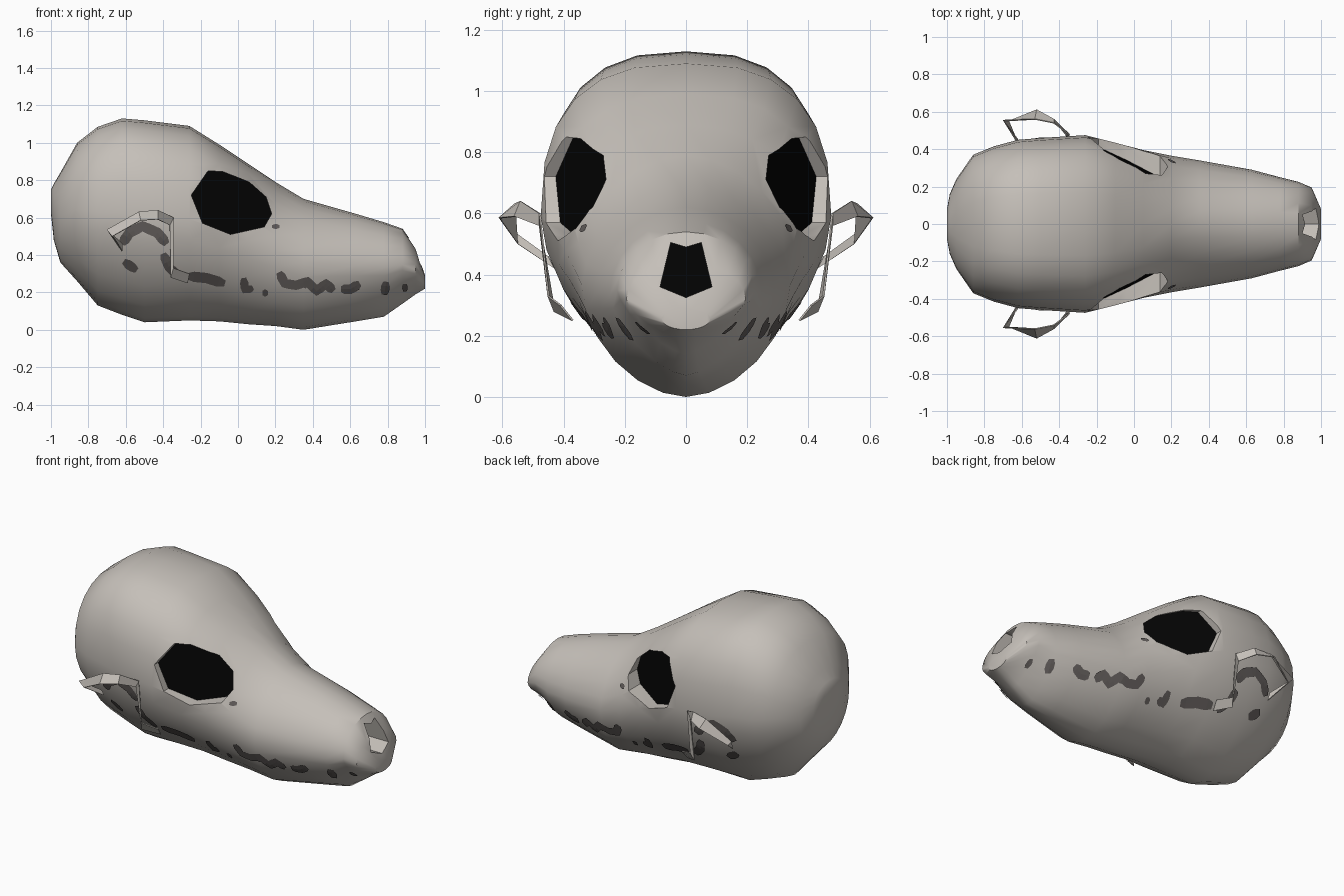
import bpy, bmesh, math
from mathutils import Vector
from mathutils.bvhtree import BVHTree

if "Cube" in bpy.data.objects:
    bpy.data.objects.remove(bpy.data.objects["Cube"])


def material(name, rgb):
    m = bpy.data.materials.new(name)
    m.diffuse_color = (*rgb, 1)
    m.use_nodes = True
    m.node_tree.nodes["Principled BSDF"].inputs["Base Color"].default_value = m.diffuse_color
    return m


BONE = material("bone", (0.56, 0.525, 0.485))
BLACK = material("socket black", (0.0012, 0.0012, 0.0012))
DARK = material("dark gap", (0.125, 0.112, 0.107))


def make(name, verts, faces, mats, black_faces=()):
    me = bpy.data.meshes.new(name)
    me.from_pydata(verts, [], faces)
    for m in mats:
        me.materials.append(m)
    for i in black_faces:
        me.polygons[i].material_index = 1
    bm = bmesh.new()
    bm.from_mesh(me)
    bmesh.ops.recalc_face_normals(bm, faces=bm.faces)
    bm.to_mesh(me)
    bm.free()
    ob = bpy.data.objects.new(name, me)
    bpy.context.collection.objects.link(ob)
    return ob


def activate(ob):
    bpy.ops.object.select_all(action='DESELECT')
    bpy.context.view_layer.objects.active = ob
    ob.select_set(True)


# Skull: lofted rings along x (x, top z, bottom z, half width, upper and lower roundness)
RINGS = [(-1.0, .75, .62, .08, 2, 2), (-.985, .78, .48, .16, 2.1, 2), (-.95, .84, .36, .24, 2.2, 1.9),
         (-.86, 1.0, .26, .37, 2.4, 1.8), (-.75, 1.085, .13, .415, 2.5, 1.7), (-.62, 1.13, .08, .45, 2.6, 1.65),
         (-.5, 1.12, .04, .46, 2.6, 1.65), (-.26, 1.09, .05, .475, 2.6, 1.7), (-.1, .99, .045, .435, 2.6, 1.7),
         (.05, .89, .03, .395, 2.3, 1.75), (.2, .79, .02, .365, 1.8, 1.8), (.35, .70, .0, .34, 1.75, 1.8),
         (.63, .62, .045, .29, 1.9, 1.6), (.78, .575, .07, .25, 2, 1.5), (.88, .54, .14, .225, 2, 1.4),
         (.95, .44, .19, .195, 2, 1.5), (1.0, .29, .22, .08, 2, 2)]
N = 24
verts, faces = [], []
for x, t, b, w, high, low in RINGS:
    zm = b + 0.52 * (t - b)
    for i in range(N):
        a = 2 * math.pi * i / N
        c, s = math.cos(a), math.sin(a)
        p = high if c >= 0 else low
        h = t - zm if c >= 0 else zm - b
        y = w * math.copysign(abs(s) ** (2 / p), s)
        z = zm + h * math.copysign(abs(c) ** (2 / p), c)
        verts.append((x, y, z))
for r in range(len(RINGS) - 1):
    for i in range(N):
        j = (i + 1) % N
        faces.append((r * N + i, r * N + j, (r + 1) * N + j, (r + 1) * N + i))
faces += [tuple(range(N)), tuple(range((len(RINGS) - 1) * N, len(RINGS) * N))]
skull = make("skull", verts, faces, [BONE, BLACK])
surface = BVHTree.FromPolygons([v.co.copy() for v in skull.data.vertices],
                               [tuple(p.vertices) for p in skull.data.polygons])


# Sockets: prisms cut out of the skull, leaving a black floor
def cut(floor, push):
    n = len(floor)
    top = [tuple(Vector(v) + Vector(push)) for v in floor]
    fs = [tuple(range(n)), tuple(range(n, 2 * n))]
    fs += [(i, (i + 1) % n, (i + 1) % n + n, i + n) for i in range(n)]
    cutter = make("socket_cutter", list(floor) + top, fs, [BONE, BLACK], (0,))
    cutter.hide_render = True
    mod = skull.modifiers.new("socket", 'BOOLEAN')
    mod.operation = 'DIFFERENCE'
    mod.solver = 'EXACT'
    mod.object = cutter
    activate(skull)
    bpy.ops.object.modifier_apply(modifier=mod.name)
    bpy.data.objects.remove(cutter)


EYE = [(-.25, .72), (-.16, .85), (-.08, .845), (.06, .79), (.15, .71), (.18, .62),
       (.14, .55), (-.04, .51), (-.19, .57)]
for side in (-1, 1):
    cut([(x, side * (.305 - .5 * x - .1 * (z - .68)), z) for x, z in EYE], (0, side * .4, 0))
NOSE = [(-.05, .505), (0, .49), (.05, .505), (.085, .36), (0, .325), (-.085, .36)]
cut([(.82, y, z) for y, z in NOSE], (.35, 0, 0))
activate(skull)
bpy.ops.object.shade_smooth_by_angle(angle=math.radians(35))


def mirror_y(ob):
    ob.modifiers.new("mirror", 'MIRROR').use_axis = (False, True, False)


# Cheek arches: bent strips standing off the skull
UPPER = [(-.26, .41, .30), (-.345, .45, .33), (-.345, .478, .60), (-.43, .54, .64),
         (-.53, .56, .63), (-.70, .555, .535), (-.62, .45, .46)]
LOWER = [(-.27, .37, .25), (-.36, .43, .28), (-.365, .478, .56), (-.43, .56, .59),
         (-.52, .61, .585), (-.67, .55, .50), (-.62, .43, .42)]
k = len(UPPER)
arch = make("cheek_arch", UPPER + LOWER, [(i, i + 1, k + i + 1, k + i) for i in range(k - 1)], [BONE])
solid = arch.modifiers.new("thickness", 'SOLIDIFY')
solid.thickness = 0.006
solid.offset = 0
mirror_y(arch)

# Dark gaps: thin ribbons projected onto the side of the skull (width, path of x, z)
MARKS = [(.05, [(-.61, .37), (-.54, .32)]),
         (.055, [(-.62, .46), (-.58, .52), (-.51, .555), (-.43, .52), (-.38, .46)]),
         (.05, [(-.40, .41), (-.37, .34), (-.31, .28)]),
         (.055, [(-.27, .29), (-.17, .28), (-.07, .25)]),
         (.045, [(.03, .28), (.04, .20)]), (.04, [(.04, .21), (.08, .23)]),
         (.035, [(.13, .20), (.16, .20)]),
         (.05, [(.22, .31), (.25, .25), (.31, .24), (.37, .26), (.42, .21), (.47, .25), (.51, .21)]),
         (.04, [(.34, .27), (.37, .23)]),
         (.05, [(.55, .22), (.60, .22), (.65, .25)]),
         (.045, [(.79, .26), (.78, .19)]), (.03, [(.89, .25), (.89, .21)]),
         (.025, [(.18, .55), (.22, .55)])]
verts, faces = [], []
for width, path in MARKS:
    pts = [Vector(p) for p in path]
    line = [a.lerp(b, f / 3) for a, b in zip(pts, pts[1:]) for f in range(3)] + [pts[-1]]
    start = len(verts)
    for i, p in enumerate(line):
        d = (line[min(i + 1, len(line) - 1)] - line[max(i - 1, 0)]).normalized()
        taper = 0.6 if i in (0, len(line) - 1) else 1
        for o in (-.5, 0, .5):
            q = p + Vector((-d.y, d.x)) * o * width * taper
            hit, nor, _, _ = surface.ray_cast(Vector((q.x, 2, q.y)), Vector((0, -1, 0)))
            if nor.y < 0:
                nor = -nor
            verts.append(tuple(hit + nor * 0.006))
    for i in range(len(line) - 1):
        for c in (0, 1):
            a = start + i * 3 + c
            faces.append((a, a + 1, a + 4, a + 3))
gaps = make("tooth_gaps", verts, faces, [DARK])
mirror_y(gaps)
